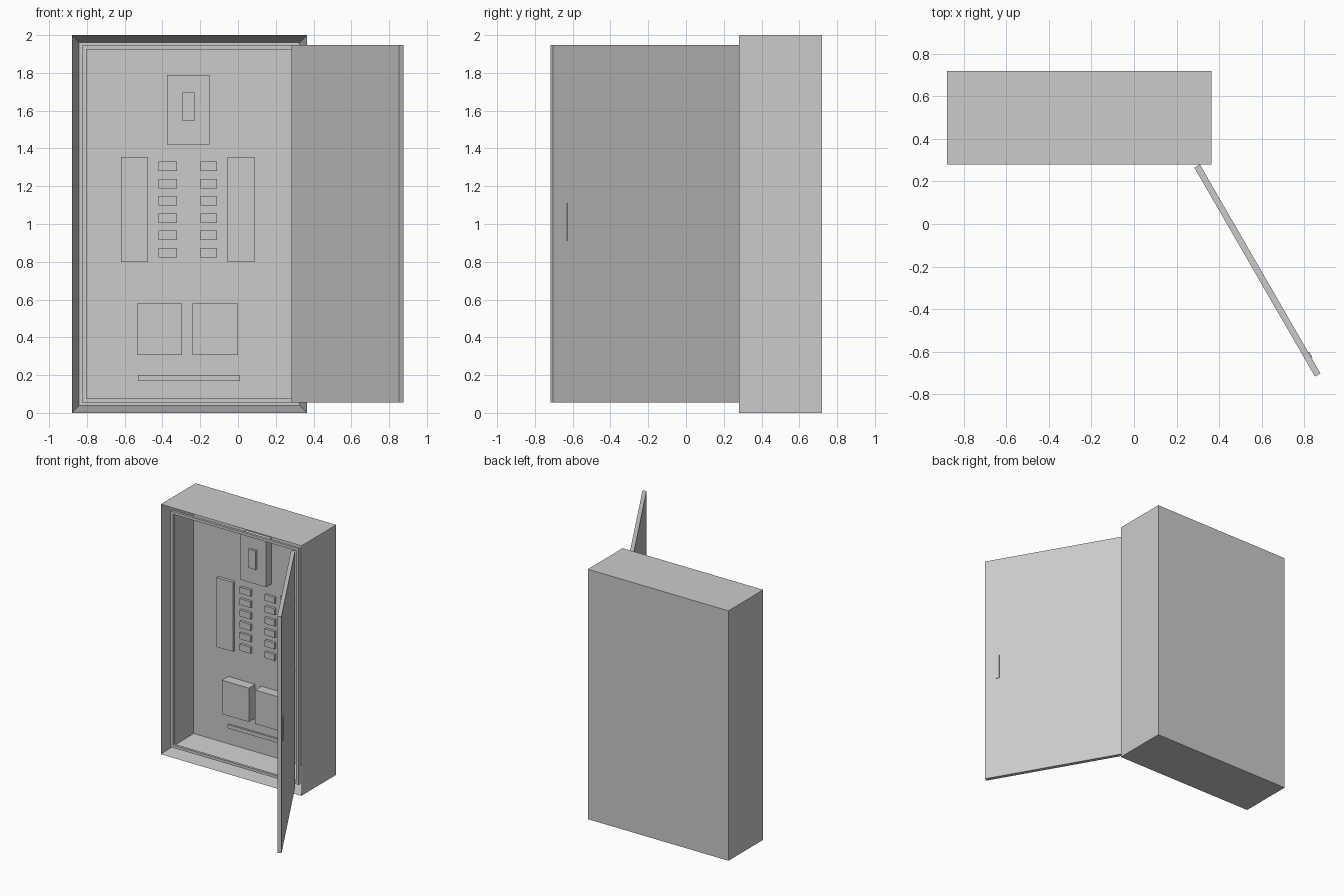
import bpy, bmesh, math
from mathutils import Vector, Matrix

if "Cube" in bpy.data.objects:
    bpy.data.objects.remove(bpy.data.objects["Cube"])

L, R, FRONT, BACK = -0.88, 0.365, 0.28, 0.72
WALL, PANEL = 0.055, 0.64   # side wall thickness, y of the inner back panel


def make(name, bm):
    bmesh.ops.recalc_face_normals(bm, faces=bm.faces)
    me = bpy.data.meshes.new(name)
    bm.to_mesh(me)
    bm.free()
    ob = bpy.data.objects.new(name, me)
    bpy.context.collection.objects.link(ob)
    return ob


def box_bm(x0, x1, y0, y1, z0, z1):
    bm = bmesh.new()
    bmesh.ops.create_cube(bm, size=1)
    bmesh.ops.scale(bm, vec=(x1 - x0, y1 - y0, z1 - z0), verts=bm.verts)
    bmesh.ops.translate(bm, vec=((x0 + x1) / 2, (y0 + y1) / 2, (z0 + z1) / 2), verts=bm.verts)
    return bm


def box(name, *dims):
    return make(name, box_bm(*dims))


# Hollow cabinet: inset the front face and push it back
bm = box_bm(L, R, FRONT, BACK, 0, 2)
face = min(bm.faces, key=lambda f: f.calc_center_median().y)
bmesh.ops.inset_individual(bm, faces=[face], thickness=WALL)
bmesh.ops.translate(bm, vec=(0, PANEL - FRONT, 0), verts=face.verts)
make("cabinet", bm)

# Door stop frame inside the opening
x0, x1, z0, z1, t = L + WALL, R - WALL, WALL, 2 - WALL, 0.022
for name, a, b, c, d in (("left", x0, x0 + t, z0, z1), ("right", x1 - t, x1, z0, z1),
                         ("bottom", x0 + t, x1 - t, z0, z0 + t), ("top", x0 + t, x1 - t, z1 - t, z1)):
    box("door_stop_" + name, a, b, 0.325, 0.345, c, d)

# Equipment mounted on the back panel
box("main_breaker", -0.375, -0.15, 0.57, PANEL, 1.42, 1.79)
box("main_switch", -0.295, -0.23, 0.552, 0.57, 1.545, 1.695)
for side, a in (("left", -0.62), ("right", -0.055)):
    box("terminal_strip_" + side, a, a + 0.143, 0.615, PANEL, 0.80, 1.355)
for side, a, b in (("left", -0.42, -0.322), ("right", -0.198, -0.11)):
    for i in range(6):
        z = 0.848 + i * 0.0915
        box(f"breaker_{side}_{i + 1}", a, b, 0.62, PANEL, z - 0.025, z + 0.025)
for side, a in (("left", -0.535), ("right", -0.24)):
    box("relay_box_" + side, a, a + 0.239, 0.56, PANEL, 0.307, 0.578)
box("ground_bar", -0.53, 0.01, 0.625, PANEL, 0.17, 0.20)

# Door and its slim handle, modelled closed then swung open about the hinge
hinge = Vector((R - WALL, FRONT, 0))
swing = Matrix.Translation(hinge) @ Matrix.Rotation(math.radians(120), 4, 'Z')
width = R - L - 2 * WALL
door = box("door", -width, 0, 0, 0.03, 0.055, 1.948)
handle = box("door_handle", 0.085 - width, 0.115 - width, -0.005, 0.005, 0.91, 1.11)
for ob in (door, handle):
    ob.data.transform(swing)
